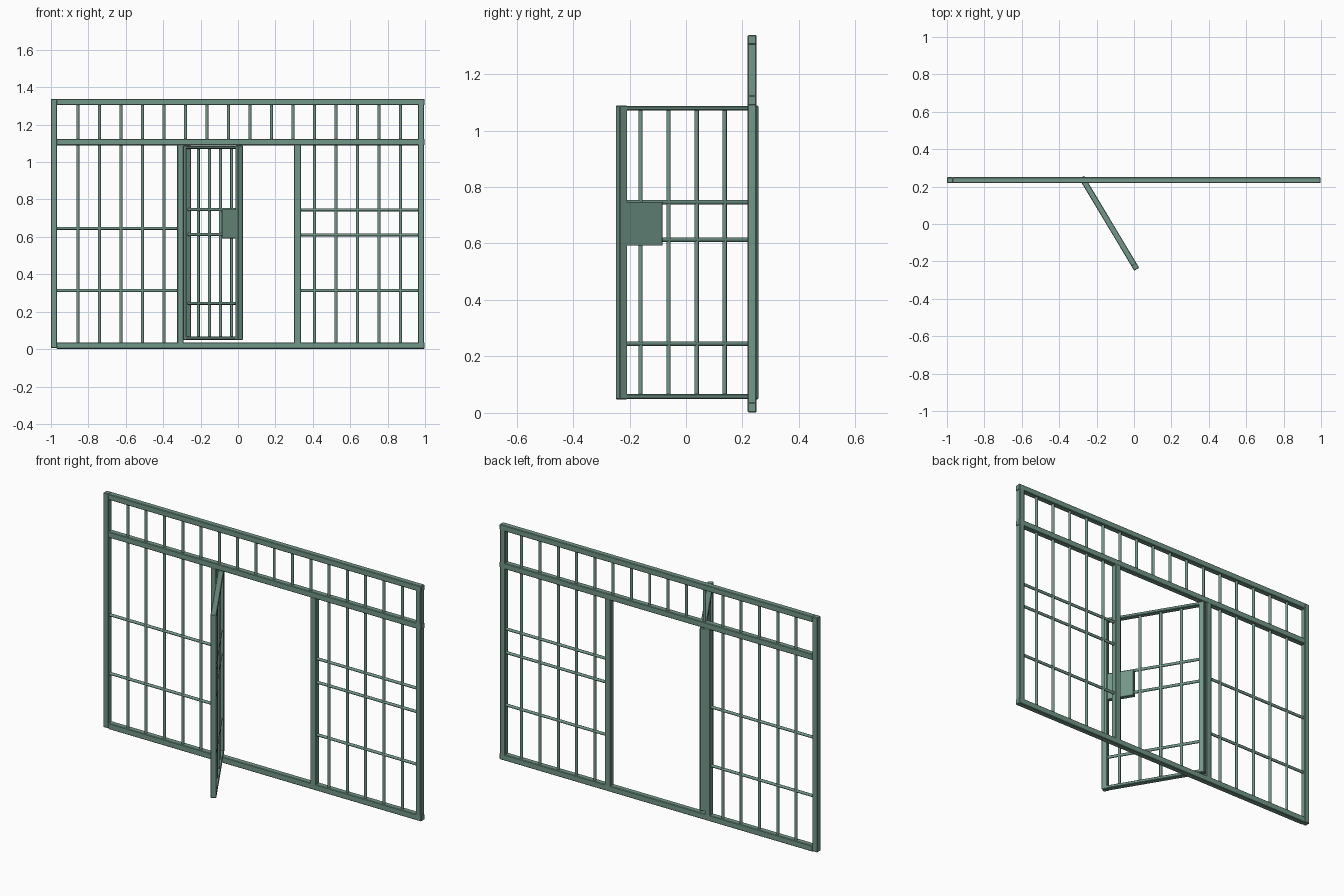
import bpy, math
from mathutils import Vector, Matrix

if "Cube" in bpy.data.objects:
    bpy.data.objects.remove(bpy.data.objects["Cube"])

green = bpy.data.materials.new("painted_steel")
green.diffuse_color = (0.17, 0.31, 0.25, 1)
green.use_nodes = True
green.node_tree.nodes["Principled BSDF"].inputs["Base Color"].default_value = green.diffuse_color
Y = 0.234          # centre plane of the fixed wall
R = 0.008          # bar radius
IDENT = Matrix.Identity(4)


def finish(ob, name, frame):
    ob.name = name
    ob.data.materials.append(green)
    ob.matrix_world = frame @ ob.matrix_world
    return ob


def box(name, x0, x1, y0, y1, z0, z1, frame=IDENT, bevel=0.003):
    bpy.ops.mesh.primitive_cube_add(size=1)
    ob = bpy.context.object
    size = Vector((x1 - x0, y1 - y0, z1 - z0))
    ob.data.transform(Matrix.Translation(((x0 + x1) / 2, (y0 + y1) / 2, (z0 + z1) / 2))
                      @ Matrix.Diagonal((*size, 1)))
    if bevel:
        m = ob.modifiers.new("soft_edges", 'BEVEL')
        m.width, m.segments = bevel, 1
    return finish(ob, name, frame)


def bar(name, a, b, frame=IDENT):
    a, b = Vector(a), Vector(b)
    bpy.ops.mesh.primitive_cylinder_add(vertices=10, radius=R, depth=(b - a).length)
    ob = bpy.context.object
    rot = (b - a).to_track_quat('Z', 'Y').to_matrix().to_4x4()
    ob.data.transform(Matrix.Translation((a + b) / 2) @ rot)
    bpy.ops.object.shade_smooth_by_angle(angle=math.radians(40))
    return finish(ob, name, frame)


# Outer frame: posts and rails
F, B = 0.218, 0.25
box("left_post", -1.0, -0.968, F, B, 0.005, 1.338)
box("right_post", 0.963, 0.995, F, B, 0.005, 1.338)
for name, z0, z1 in (("bottom_rail", 0.002, 0.036), ("middle_rail", 1.09, 1.124),
                     ("top_rail", 1.305, 1.338)):
    box(name, -0.97, 0.998, F, B, z0, z1)

# Door jambs
box("left_jamb", -0.325, -0.291, F, B, 0.03, 1.095)
box("right_jamb", 0.3, 0.336, F, B, 0.03, 1.095)

# Vertical bars: full row on top, door opening left free below
for i in range(16):
    x = -0.856 + 0.115 * i
    bar("upper_bar", (x, Y, 1.12), (x, Y, 1.31))
    if i < 5 or i > 10:
        bar("lower_bar", (x, Y, 0.03), (x, Y, 1.095))

# Horizontal bars of the side panels
for z in (0.313, 0.646):
    bar("left_cross_bar", (-0.97, Y, z), (-0.32, Y, z))
for z in (0.313, 0.611, 0.745):
    bar("right_cross_bar", (0.33, Y, z), (0.97, Y, z))

# Open door, built along local x from its hinge edge
D = Matrix.Translation((-0.28, 0.25, 0)) @ Matrix.Rotation(math.radians(-59.1), 4, 'Z')
W, T = 0.573, 0.0155
box("door_hinge_stile", 0, 0.031, -T, T, 0.048, 1.088, D)
box("door_free_stile", W - 0.031, W, -T, T, 0.048, 1.088, D)
box("door_bottom_rail", 0.02, W - 0.02, -T, T, 0.05, 0.067, D)
box("door_top_rail", 0.02, W - 0.02, -T, T, 1.071, 1.087, D)
for i in range(4):
    t = 0.132 + 0.1157 * i
    bar("door_bar", (t, 0, 0.06), (t, 0, 1.08), D)
for z in (0.245, 0.613, 0.746):
    bar("door_cross_bar", (0.02, 0, z), (W - 0.02, 0, z), D)

# Lock case
box("lock_case", 0.396, 0.55, -0.0125, 0.0125, 0.592, 0.747, D, 0.001)
